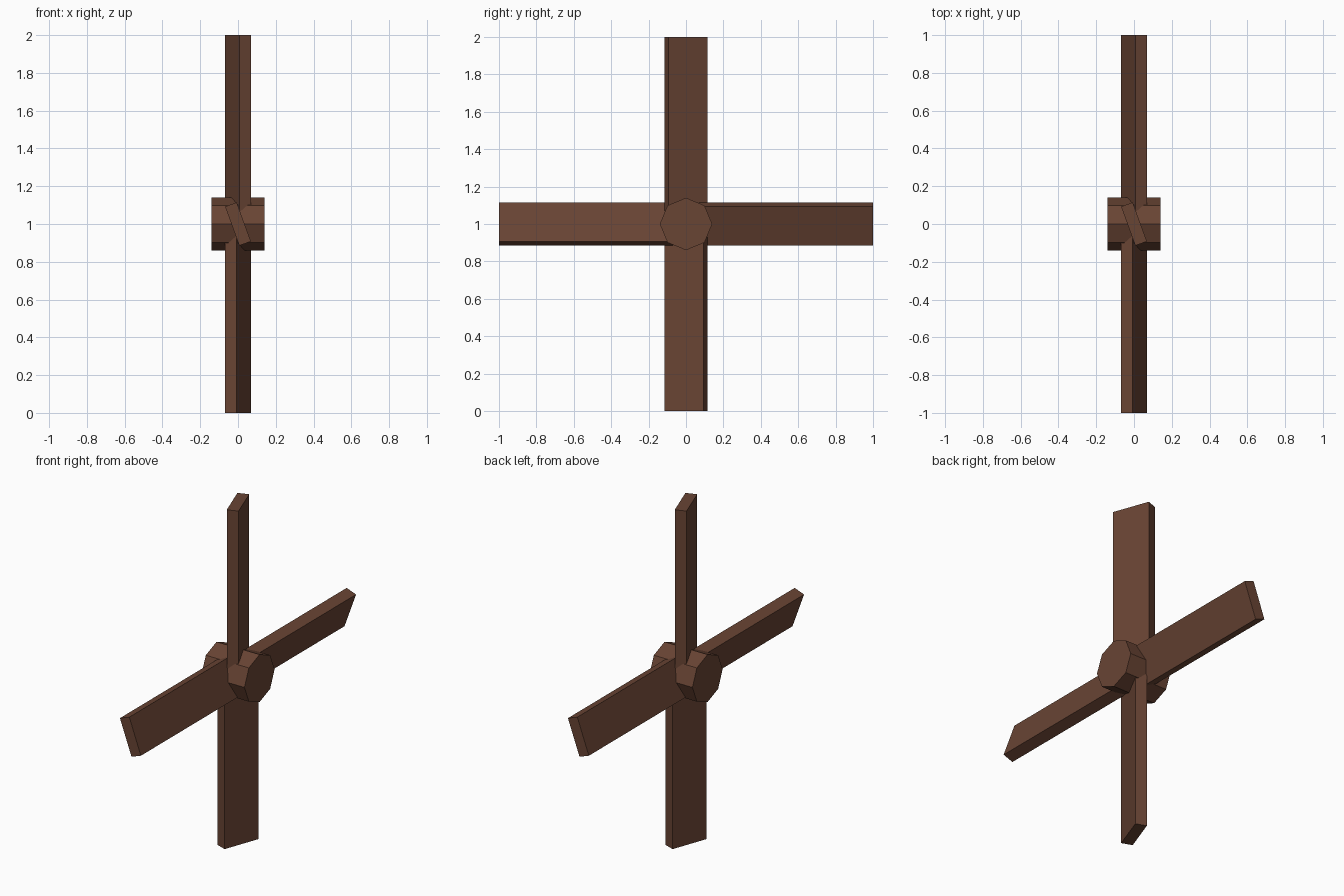
import bpy
from math import radians, pi
from mathutils import Matrix

cube = bpy.data.objects.get("Cube")
if cube:
    bpy.data.objects.remove(cube, do_unlink=True)

HUB_RADIUS, HUB_LENGTH = 0.14, 0.28
BLADE_LENGTH, BLADE_WIDTH, BLADE_THICKNESS = 1.0, 0.22, 0.065
PITCH = radians(20)
CENTRE = Matrix.Translation((0, 0, 1))

# Dark brown wood
wood = bpy.data.materials.new("dark_brown_wood")
wood.use_nodes = True
colour = (0.14, 0.058, 0.034, 1)
wood.diffuse_color = colour
wood.node_tree.nodes["Principled BSDF"].inputs["Base Color"].default_value = colour


def finish(name, matrix):
    """Name the new object, bake its placement and colour it."""
    obj = bpy.context.object
    obj.name = name
    obj.data.transform(matrix)
    obj.data.materials.append(wood)
    return obj


# Octagonal hub lying along x, with a corner pointing straight up
bpy.ops.mesh.primitive_cylinder_add(vertices=8, radius=HUB_RADIUS, depth=HUB_LENGTH)
finish("hub", CENTRE @ Matrix.Rotation(pi / 2, 4, "Y"))

# Four pitched blades, each a quarter turn on from the last
for i, side in enumerate(("top", "front", "bottom", "back")):
    bpy.ops.mesh.primitive_cube_add(size=1)
    size = Matrix.Diagonal((BLADE_THICKNESS, BLADE_WIDTH, BLADE_LENGTH, 1))
    outward = Matrix.Translation((0, 0, BLADE_LENGTH / 2))
    pitch = Matrix.Rotation(PITCH, 4, "Z")
    turn = Matrix.Rotation(i * pi / 2, 4, "X")
    finish(side + "_blade", CENTRE @ turn @ pitch @ outward @ size)
